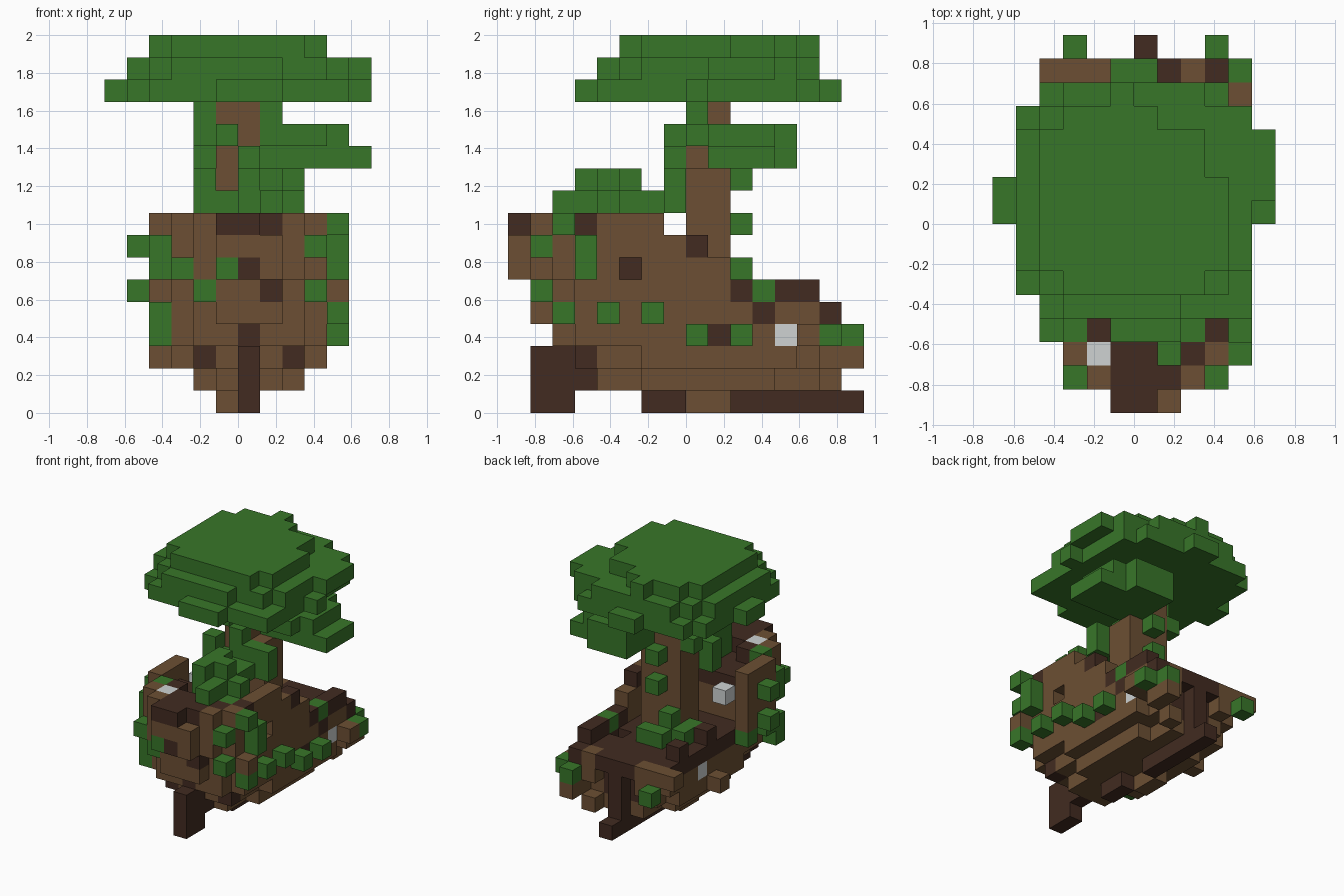
import bpy
import bmesh

if "Cube" in bpy.data.objects:
    bpy.data.objects.remove(bpy.data.objects["Cube"], do_unlink=True)

SIZE = 2 / 17          # edge of one block
cells = {}             # block position -> part name


def fill(part, xs, ys, zs):
    """Fill a box of blocks; a single number stands for one layer."""
    def span(r):
        return range(r[0], r[1] + 1) if isinstance(r, tuple) else (r,)
    for x in span(xs):
        for y in span(ys):
            for z in span(zs):
                cells[x, y, z] = part


def scatter(part, spots):
    for spot in spots:
        cells[spot] = part


def carve(xs, ys, zs):
    fill("empty", xs, ys, zs)


def leaf_layer(part, z, first_row, rows):
    """One irregular leaf layer, given the x span of each row."""
    for y, xs in enumerate(rows, first_row):
        fill(part, xs, y, z)


# Planked hull: (layer, first row, last row, bow half width, widest half)
for z, bow, stern, tip, half in (
        (1, -4, 5, 1, 1), (2, -5, 5, 2, 2), (3, -6, 5, 2, 3),
        (4, -7, 6, 1, 3), (5, -7, 1, 1, 4), (6, -8, 1, 1, 4),
        (7, -8, -1, 1, 4), (8, -8, -2, 1, 4)):
    for y in range(bow, stern + 1):
        w = min(half, y - bow + tip, 8 - y)
        left = w if y > -5 else min(w, 3)
        fill("hull", (-left, min(w, 3)), y, z)
fill("hull", (-2, 2), (-2, 3), 1)
fill("hull", (-3, 3), (-2, 4), 2)

# Open well behind the forecastle, low left wall
carve((-3, 2), (-2, 1), (5, 7))
carve(-4, (-1, 1), (5, 7))
carve((-3, 2), (-5, -2), 8)

# Dark decks
fill("deck", (-3, 2), (-5, -3), 7)
fill("deck", (-3, 2), (-2, 5), 4)
fill("deck", (-1, 1), 6, 4)
fill("deck", (-1, 1), -7, 8)
fill("deck", (-1, 0), -6, 8)
carve(1, -8, 8)
fill("deck", (-1, 0), -8, 8)
carve(2, 3, 4)
fill("deck", 2, 3, 3)

# Keel, stem, transom and sternpost
fill("keel", 0, (-7, -6), 0)
fill("keel", 0, (-7, -5), 1)
fill("keel", 0, (-7, -6), 2)
fill("keel", 0, -6, 3)
fill("keel", 0, (-2, 7), 0)
fill("keel", (-1, 1), 5, (2, 3))
fill("keel", 0, 6, (1, 4))
carve(0, (0, 1), 0)
fill("hull", -1, (0, 1), 0)

# Gun port and rotten dark timbers
carve(3, -3, 6)
scatter("rotten_timber", [
    (2, -3, 6), (3, -5, 8), (2, -6, 8), (-2, -5, 8), (0, -8, 6), (1, -7, 5),
    (2, -5, 2), (-2, -5, 2), (3, 0, 7), (3, 2, 5), (3, 4, 5), (3, 5, 5),
    (3, 3, 4), (3, 6, 4), (3, 1, 3), (-3, 4, 5), (-3, 1, 5)])
scatter("loose_plank", [(4, -6, 5), (4, 5, 3), (3, 7, 2), (3, 6, 2),
                        (-4, 1, 2), (2, 6, 1), (2, 6, 3), (-2, 6, 3),
                        (-4, 6, 4), (-3, 6, 4), (-2, 6, 4), (2, 6, 4)])

# Pale stones
scatter("stone", [(-2, -6, 8), (-3, -1, 7), (3, 4, 3), (-3, 2, 3)])

# Moss clumps: (row, layer) on each flank
for y, z in ((-6, 8), (-5, 7), (-5, 6), (-6, 4), (-4, 4), (-2, 4),
             (0, 3), (2, 3), (6, 3)):
    fill("moss", 4, y, z)
for y, z in ((-3, 7), (-3, 5)):
    fill("moss", -5, y, z)
scatter("moss", [
    (3, -7, 7), (-3, -7, 6), (3, -7, 5), (-2, -7, 5), (-1, -8, 6),
    (-4, -5, 3), (-4, -5, 4), (-4, -5, 6), (-4, -5, 7), (-3, -5, 8),
    (-4, -2, 4), (-4, -4, 4), (3, 7, 3), (-3, 7, 3), (0, 2, 8), (-1, 2, 6),
    (-1, 3, 5), (0, 3, 5), (-2, 1, 5), (-2, 2, 5), (3, 3, 5)])

# Bush on the foredeck
fill("bush", (0, 2), (-5, -4), 8)
fill("bush", 1, -6, (8, 9))
fill("bush", (0, 1), (-5, -1), 9)
fill("bush", 2, -4, 9)
fill("bush", 0, (-5, -3), 10)
fill("bush", 1, -4, 10)

# Tree trunk with climbing vines
fill("trunk", (-1, 0), (0, 1), (4, 13))
fill("trunk", 1, (0, 1), (4, 10))
fill("vine", (-2, 2), -1, 9)
fill("vine", (0, 2), -1, 10)
fill("vine", -2, -1, 10)
fill("vine", -2, 1, 11)
fill("vine", -2, 0, (12, 13))
fill("vine", 0, -1, 11)
fill("vine", -1, -1, 12)
fill("vine", 1, 0, 13)
fill("vine", 0, 2, 10)

# Side branch leaves
leaf_layer("branch_leaves", 11, 1, ((1, 5), (1, 5), (1, 5), (1, 3)))
leaf_layer("branch_leaves", 12, 0, ((1, 3), (1, 4), (1, 4), (1, 4), (1, 3)))

# Crown
leaf_layer("crown", 14, -5, (
    (-1, 1), (-4, 4), (-5, 4), (-5, 4), (-5, 4), (-6, 5), (-6, 4),
    (-5, 4), (-5, 4), (-5, 4), (-4, 3), (-1, 0)))
leaf_layer("crown", 15, -4, (
    (-3, 1), (-4, 3), (-5, 4), (-5, 4), (-5, 4), (-5, 5), (-5, 5),
    (-5, 5), (-4, 4), (-3, 2)))
leaf_layer("crown", 16, -3, (
    (-3, 2), (-4, 3), (-4, 3), (-4, 3), (-4, 3), (-4, 2), (-4, 2),
    (-3, 0), -1))


def material(name, color):
    mat = bpy.data.materials.new(name)
    mat.use_nodes = True
    mat.diffuse_color = (*color, 1)
    mat.node_tree.nodes["Principled BSDF"].inputs["Base Color"].default_value = (*color, 1)
    return mat


wood = material("brown wood", (0.15, 0.078, 0.033))
dark = material("dark wood", (0.054, 0.024, 0.015))
leaf = material("leaf green", (0.039, 0.18, 0.022))
grey = material("pale grey", (0.62, 0.65, 0.65))
looks = {"hull": wood, "loose_plank": wood, "trunk": wood, "deck": dark,
         "keel": dark, "rotten_timber": dark, "stone": grey, "moss": leaf,
         "bush": leaf, "vine": leaf, "branch_leaves": leaf, "crown": leaf}

cells = {c: p for c, p in cells.items() if p != "empty"}


def build(part, mat):
    """Turn a part's blocks into a mesh holding only the exposed faces."""
    bm = bmesh.new()
    for cell, owner in cells.items():
        if owner != part:
            continue
        for axis in range(3):
            for side in (0, 1):
                near = list(cell)
                near[axis] += 2 * side - 1
                if tuple(near) in cells:
                    continue
                ring = []
                for du, dv in ((0, 0), (1, 0), (1, 1), (0, 1)):
                    p = list(cell)
                    p[axis] += side
                    p[(axis + 1) % 3] += du
                    p[(axis + 2) % 3] += dv
                    ring.append(bm.verts.new([v * SIZE for v in p]))
                bm.faces.new(ring if side else ring[::-1])
    bmesh.ops.remove_doubles(bm, verts=bm.verts, dist=SIZE / 100)
    mesh = bpy.data.meshes.new(part)
    bm.to_mesh(mesh)
    bm.free()
    mesh.materials.append(mat)
    bpy.context.collection.objects.link(bpy.data.objects.new(part, mesh))


for part, mat in looks.items():
    build(part, mat)
